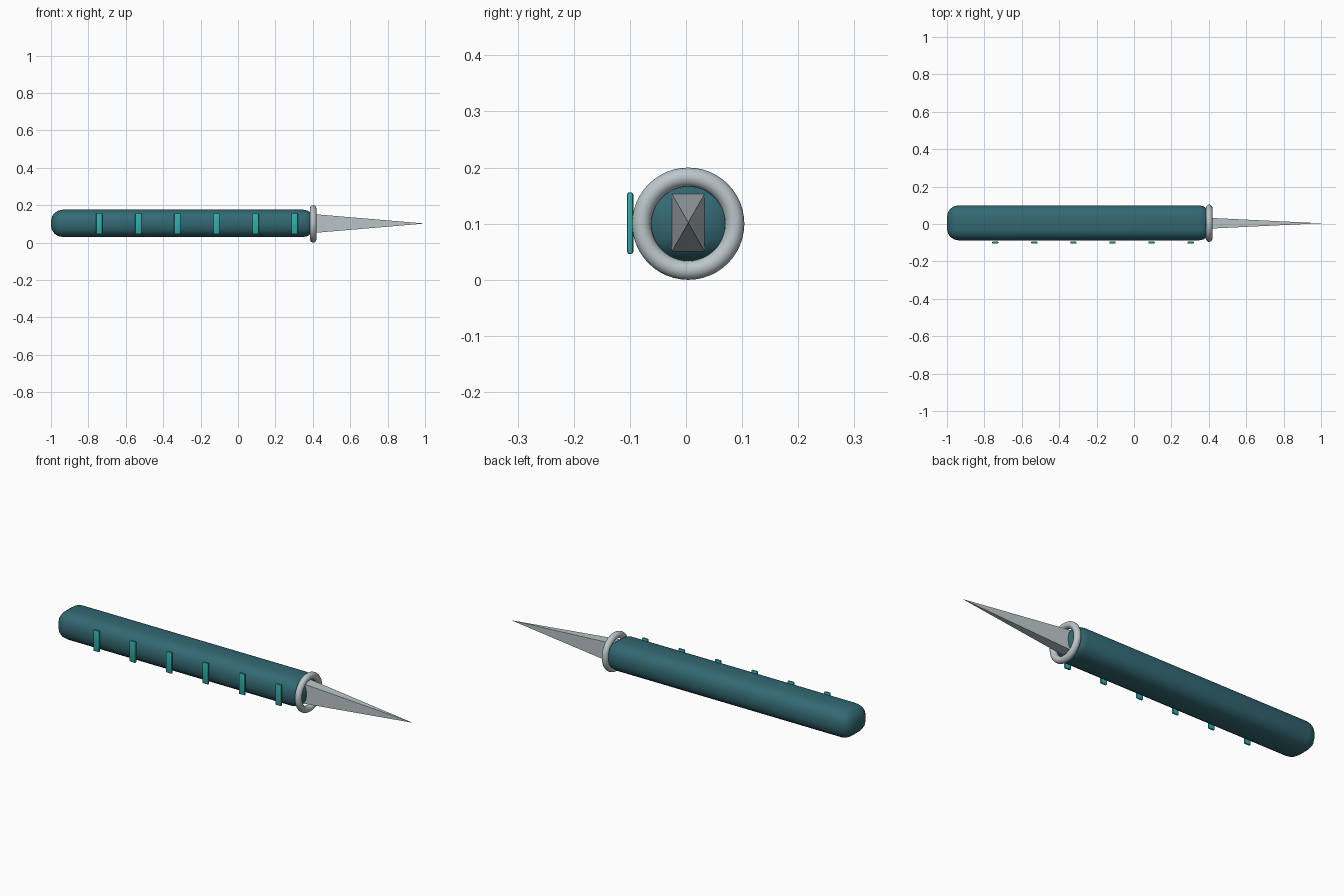
import bpy, bmesh, math
from mathutils import Matrix

if "Cube" in bpy.data.objects:
    bpy.data.objects.remove(bpy.data.objects["Cube"], do_unlink=True)

CY, CZ = 0.004, 0.1  # long axis of the tool


def material(name, rgb):
    m = bpy.data.materials.new(name)
    m.use_nodes = True
    m.diffuse_color = (*rgb, 1)
    bsdf = m.node_tree.nodes["Principled BSDF"]
    bsdf.inputs["Base Color"].default_value = (*rgb, 1)
    return m


dark_teal = material("dark teal", (0.033, 0.14, 0.17))
bright_teal = material("bright teal", (0.03, 0.42, 0.4))
steel = material("pale steel", (0.5, 0.56, 0.58))


def finish(name, mat, smooth=None):
    ob = bpy.context.object
    ob.name = ob.data.name = name
    ob.data.materials.append(mat)
    if smooth:
        bpy.ops.object.shade_smooth_by_angle(angle=math.radians(smooth))
    return ob


def rounded_box(name, centre, size, radius, segments, mat):
    bpy.ops.mesh.primitive_cube_add(size=1, location=centre)
    ob = bpy.context.object
    ob.data.transform(Matrix.Diagonal((*size, 1)))
    bm = bmesh.new()
    bm.from_mesh(ob.data)
    bmesh.ops.bevel(bm, geom=bm.edges[:], offset=radius, segments=segments,
                    profile=0.5, affect='EDGES')
    bm.to_mesh(ob.data)
    bm.free()
    return finish(name, mat, 40)


# Handle: long box with generously rounded edges
rounded_box("handle", (-0.295, CY + 0.002, CZ + 0.003), (1.41, 0.187, 0.146),
            0.062, 4, dark_teal)

# Grip bars along the front of the handle
for i in range(6):
    rounded_box(f"grip_bar_{i + 1}", (-0.742 + i * 0.209, -0.0995, CZ + 0.001),
                (0.034, 0.011, 0.11), 0.004, 2, bright_teal)

# Collar ring where the blade meets the handle
bpy.ops.mesh.primitive_torus_add(major_radius=0.083, minor_radius=0.017,
                                 major_segments=48, minor_segments=16,
                                 location=(0.402, CY, CZ),
                                 rotation=(0, math.pi / 2, 0))
finish("collar_ring", steel, 40)

# Blade: four-sided spike, taller than it is wide
base_x, tip_x = 0.39, 1.0
bpy.ops.mesh.primitive_cone_add(vertices=4, radius1=math.sqrt(0.5), radius2=0,
                                depth=1, location=((base_x + tip_x) / 2, CY, CZ + 0.002))
blade = finish("blade", steel)
blade.data.transform(Matrix.Diagonal((0.103, 0.059, tip_x - base_x, 1))
                     @ Matrix.Rotation(math.pi / 4, 4, 'Z'))
blade.data.transform(Matrix.Rotation(math.pi / 2, 4, 'Y'))
